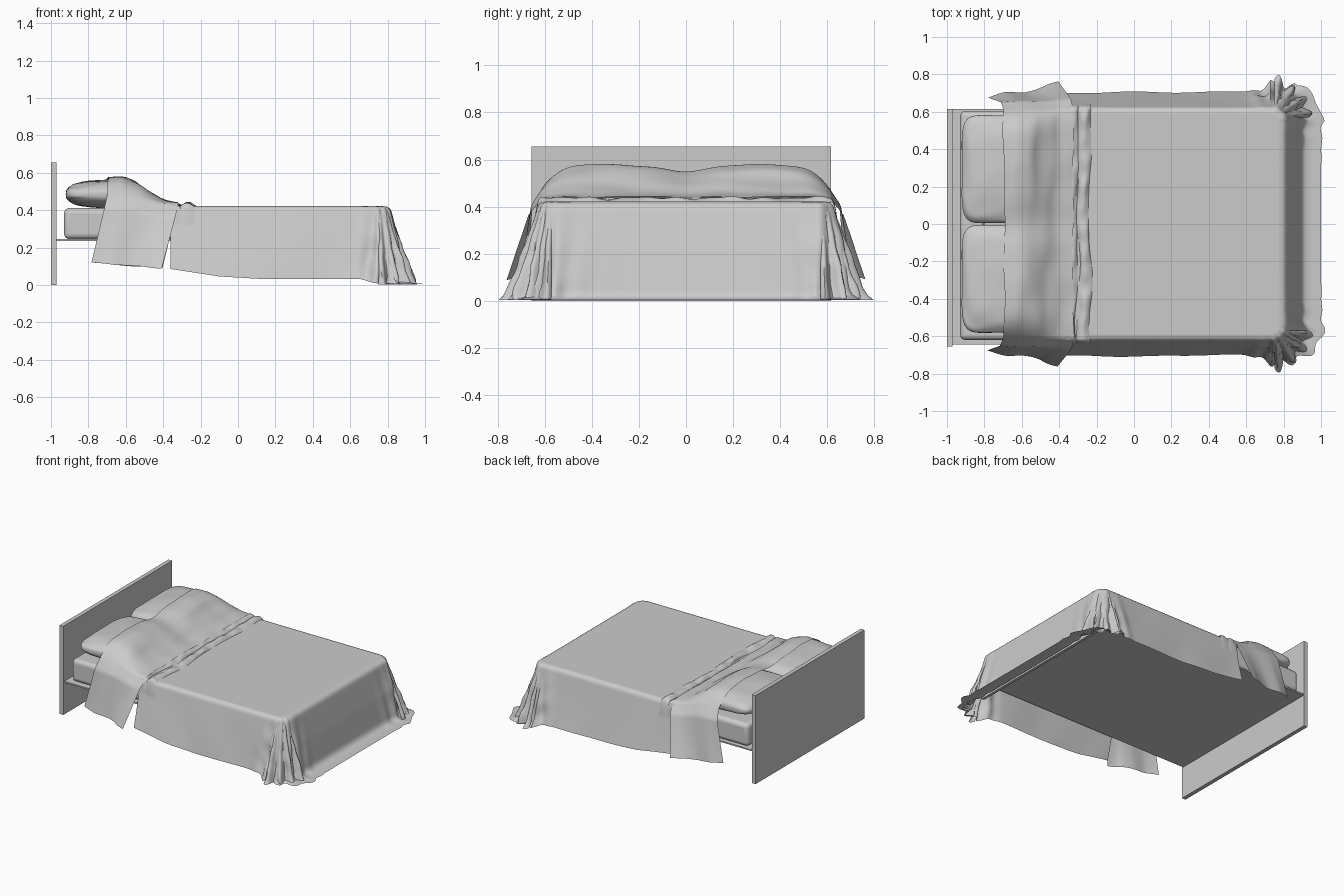
import bpy, math

cube = bpy.data.objects.get("Cube")
if cube:
    bpy.data.objects.remove(cube)

grey = bpy.data.materials.new("plain grey")
grey.use_nodes = True
grey.diffuse_color = (0.6, 0.6, 0.6, 1)
grey.node_tree.nodes["Principled BSDF"].inputs["Base Color"].default_value = (0.6, 0.6, 0.6, 1)


def add_mesh(name, verts, faces, smooth=50):
    mesh = bpy.data.meshes.new(name)
    mesh.from_pydata(verts, [], faces)
    mesh.materials.append(grey)
    obj = bpy.data.objects.new(name, mesh)
    bpy.context.collection.objects.link(obj)
    if smooth:
        bpy.ops.object.select_all(action="DESELECT")
        obj.select_set(True)
        bpy.context.view_layer.objects.active = obj
        bpy.ops.object.shade_smooth_by_angle(angle=math.radians(smooth))
    return obj


def grid_faces(rows, cols):
    return [(r * cols + c, r * cols + c + 1, (r + 1) * cols + c + 1, (r + 1) * cols + c)
            for r in range(rows - 1) for c in range(cols - 1)]


def box(name, lo, hi, bevel=0):
    verts = [(x, y, z) for x in (lo[0], hi[0]) for y in (lo[1], hi[1]) for z in (lo[2], hi[2])]
    faces = [(0, 1, 3, 2), (4, 6, 7, 5), (0, 4, 5, 1), (2, 3, 7, 6), (0, 2, 6, 4), (1, 5, 7, 3)]
    obj = add_mesh(name, verts, faces, 40 if bevel else 0)
    if bevel:
        mod = obj.modifiers.new("round", "BEVEL")
        mod.width, mod.segments = bevel, 5


def lerp(points, t):
    """Piecewise linear lookup in (position, value) pairs."""
    for (a, va), (b, vb) in zip(points, points[1:]):
        if t <= b:
            return va + (vb - va) * max(0, (t - a) / (b - a))
    return points[-1][1]


def soft(points, t, w):
    """The same lookup, with its corners rounded off."""
    return sum(lerp(points, t + k * w) for k in (-1, -0.5, 0, 0.5, 1)) / 5


def rough(x, y, z, scale):
    """Uneven ripples between -1 and 1, made of crossing waves."""
    a, b, c = x * scale, y * scale, z * scale
    return (math.sin(1.7 * a + 2.3 * b + c) + math.sin(1 - 2.9 * a + 1.3 * b + 2 * c)
            + math.sin(2 + 0.8 * a - 3.7 * b + 1.5 * c)) / 3


# Frame and mattress
box("headboard", (-1, -0.655, 0), (-0.97, 0.615, 0.655))
box("platform", (-0.97, -0.645, 0.235), (0.79, 0.615, 0.245))
box("foot_rail", (0.77, -0.645, 0.11), (0.79, 0.615, 0.235))
box("mattress", (-0.93, -0.62, 0.246), (0.76, 0.605, 0.412), 0.03)


# Pillows: squared-off ellipsoids with pinched corners
def power(v, e):
    return math.copysign(abs(v) ** e, v)


def pillow(name, cy):
    rows, cols = 29, 65
    verts = []
    for r in range(rows):
        lat = math.pi * (r / (rows - 1) - 0.5)
        for c in range(cols):
            lon = 2 * math.pi * c / (cols - 1)
            ring = power(math.cos(lat), 0.62)
            a, b = power(math.cos(lon), 0.42) * ring, power(math.sin(lon), 0.42) * ring
            h = power(math.sin(lat), 0.8)
            pinch = 1 - 0.3 * a * a * b * b
            x = -0.73 + 0.2 * a * (1 - 0.05 * (1 - b * b))
            y = cy + 0.3 * b * (1 - 0.04 * (1 - a * a))
            z = 0.486 + (0.073 + 0.01 * a) * h * pinch + 0.004 * rough(x, y, h, 7)
            verts.append((x, y, z))
    add_mesh(name, verts, grid_faces(rows, cols))


pillow("left_pillow", 0.293)
pillow("right_pillow", -0.293)

# Blanket: a flat top with a skirt that runs along one side, round the foot and back
HEAD, FOOT, HALF, R = -0.36, 0.73, 0.59, 0.04
rim = [(HEAD + (FOOT - HEAD) * i / 60, -HALF, -math.pi / 2) for i in range(60)]
rim += [(FOOT + R * math.sin(a), -HALF + R - R * math.cos(a), a - math.pi / 2)
        for a in (math.pi / 2 * i / 40 for i in range(41))]
rim += [(FOOT + R, (HALF - R) * (i / 30 - 1), 0) for i in range(1, 31)]
rim += [(x, -y, -a) for x, y, a in reversed(rim[:-1])]

STEPS = 30
side_out = [(0, 0), (0.03, 0.02), (0.08, 0.033), (0.5, 0.07), (1, 0.115)]
foot_out = [(0, 0), (0.04, 0.03), (0.1, 0.045), (0.5, 0.09), (0.88, 0.125), (0.94, 0.15), (1, 0.235)]
side_drop = [(0, 0), (0.03, 0.006), (0.09, 0.05), (1, 1)]
foot_drop = [(0, 0), (0.04, 0.01), (0.1, 0.05), (0.9, 0.97), (0.94, 1), (1, 1)]
hem_line = [(HEAD, 0.085), (-0.1, 0.045), (0.15, 0.03), (0.66, 0.03), (0.74, 0.006)]
verts = []
for s in range(STEPS + 1):
    t = s / STEPS
    for x, y, a in rim:
        at_foot = math.cos(a) ** 2
        corner = math.exp(-(((x - FOOT - R) / 0.1) ** 2 + ((abs(y) - HALF) / 0.13) ** 2))
        out = (1 - at_foot) * soft(side_out, t, 0.01) + at_foot * soft(foot_out, t, 0.01)
        # Bunched folds at the two foot corners
        pleat = math.sin(10 * a + 55 * (x - abs(y)) + 3 * t)
        out += corner * t * (0.03 + 0.03 * pleat + 0.02 * rough(x, y, t, 9)) * (1 - 0.6 * at_foot)
        out += 0.008 * t * rough(x, y, t * 0.3, 5) * (1 - at_foot)
        fall = (1 - at_foot) * soft(side_drop, t, 0.01) + at_foot * soft(foot_drop, t, 0.01)
        z = 0.422 - (0.422 - lerp(hem_line, x)) * fall + corner * 0.02 * t * (1 + pleat) * (1 - t)
        verts.append((x + out * math.cos(a), y + out * math.sin(a), max(z, 0.003)))
n = len(rim)
add_mesh("blanket", verts, grid_faces(STEPS + 1, n) + [tuple(range(n))])

# Loose flaps standing out from the foot corners
for side, name in ((-1, "right_corner_fold"), (1, "left_corner_fold")):
    fold = []
    for r in range(13):
        t = r / 12
        for c in range(33):
            u = c / 32
            ang = math.pi / 2 * u
            rad = 0.06 + 0.13 * t + 0.025 * t * math.sin(u * 22) + 0.015 * t * rough(u, t, side, 6)
            fold.append((0.75 + rad * math.sin(ang), side * (0.57 + rad * math.cos(ang)),
                         max(0.003, 0.38 - 0.4 * t + 0.015 * math.sin(u * 15) * t)))
    add_mesh(name, fold, grid_faces(13, 33))

# Turned-down cover over the pillows, hanging at both sides
crest = [(-0.7, 0.575), (-0.62, 0.58), (-0.55, 0.555), (-0.48, 0.505), (-0.4, 0.455), (-0.32, 0.44)]


def cover_point(u, v):
    x = -0.695 + 0.37 * u
    side = math.copysign(1, v)
    across, hang = min(1, abs(v) / 0.6), max(0, (abs(v) - 0.6) / 0.4)
    y = 0.61 * across
    # Dips between the pillows and rolls off at their outer ends
    sag = 0.2 * math.exp(-(y / 0.13) ** 2) + 0.69 * max(0, (y - 0.36) / 0.25) ** 3.5
    z = 0.435 + (soft(crest, x, 0.02) - 0.435) * (1 - sag)
    z += (0.12 - 0.03 * u - z) * hang
    y += 0.035 * min(1, hang * 5) + (0.03 + 0.075 * u) * hang + 0.012 * hang * math.sin(u * 8)
    x += 0.008 * rough(side * y, u, 0, 6) - 0.085 * hang
    return x, side * y, z + 0.004 * rough(x, side * y, z, 8)


cover = [cover_point(u / 40, v / 60) for u in range(41) for v in range(-60, 61)]
add_mesh("turned_down_cover", cover, grid_faces(41, 121))

# Crumpled ridges where the cover meets the blanket
for name, cx, height in (("cover_ridge", -0.335, 0.02), ("blanket_ridge", -0.265, 0.022)):
    ridge = []
    for r in range(81):
        v = r / 40 - 1
        over = max(0, abs(v) - 0.82) / 0.18
        y = math.copysign(min(abs(v) / 0.82, 1) * 0.61 + 0.035 * over ** 0.5, v)
        for c in range(11):
            w = c / 5 - 1
            x = cx + w * 0.035 * (1 + 0.3 * rough(y, cx, w * 0.3, 6)) + 0.01 * rough(y, cx, 3, 4)
            lump = height * (1 - w * w) * (0.8 + 0.4 * rough(x, y, cx, 14))
            ridge.append((x, y, 0.42 - 0.12 * over ** 1.5 + lump))
    add_mesh(name, ridge, grid_faces(81, 11))
